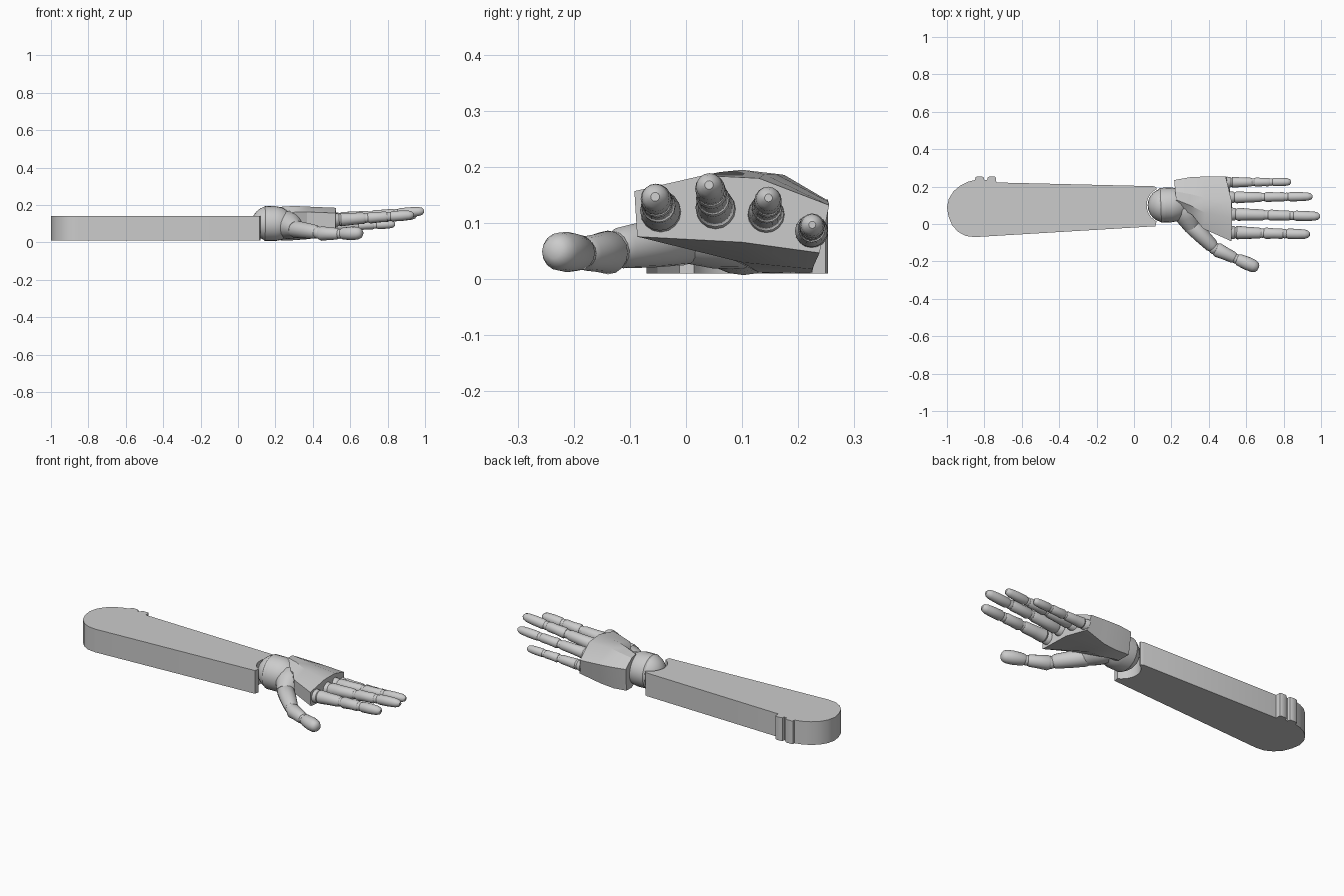
import bpy, bmesh, math
from mathutils import Vector


def finish(name, bm, angle=35):
    bmesh.ops.recalc_face_normals(bm, faces=bm.faces)
    me = bpy.data.meshes.new(name)
    bm.to_mesh(me)
    bm.free()
    ob = bpy.data.objects.new(name, me)
    bpy.context.collection.objects.link(ob)
    bpy.ops.object.select_all(action='DESELECT')
    ob.select_set(True)
    bpy.context.view_layer.objects.active = ob
    bpy.ops.object.shade_smooth_by_angle(angle=math.radians(angle))
    return ob


def loft(name, rings, angle=35):
    """Skin closed rings of equal point count and cap both ends."""
    bm = bmesh.new()
    vs = [[bm.verts.new(p) for p in r] for r in rings]
    n = len(vs[0])
    for a, b in zip(vs, vs[1:]):
        for i in range(n):
            j = (i + 1) % n
            bm.faces.new((a[i], a[j], b[j], b[i]))
    bm.faces.new(vs[0])
    bm.faces.new(vs[-1])
    return finish(name, bm, angle)


def lathe(name, start, end, profile, sides=16):
    """Turned solid from start to end; profile = (fraction, radius)."""
    start, end = Vector(start), Vector(end)
    axis = end - start
    q = axis.to_track_quat('Z', 'Y')
    rings = []
    for t, r in profile:
        c = start + axis * t
        rings.append([c + q @ Vector((r * math.cos(a), r * math.sin(a), 0))
                      for a in (2 * math.pi * i / sides for i in range(sides))])
    return loft(name, rings)


def ball(name, centre, r, seg=24):
    bm = bmesh.new()
    bmesh.ops.create_uvsphere(bm, u_segments=seg, v_segments=seg // 2, radius=r)
    bmesh.ops.translate(bm, verts=bm.verts, vec=centre)
    return finish(name, bm, 60)


# Forearm: flat extruded outline with a grip end, two ridges and a wrist socket
outline = [(0.115, -0.012), (-0.85, -0.07), (-0.9, -0.064), (-0.94, -0.042), (-0.972, -0.008),
           (-0.992, 0.04), (-1.0, 0.09), (-0.99, 0.135), (-0.965, 0.175), (-0.93, 0.205),
           (-0.89, 0.225), (-0.85, 0.235),
           (-0.848, 0.249), (-0.84, 0.253), (-0.81, 0.253), (-0.803, 0.249), (-0.8, 0.236),
           (-0.785, 0.235), (-0.782, 0.249), (-0.775, 0.253), (-0.745, 0.253), (-0.738, 0.249),
           (-0.736, 0.222), (0.105, 0.202), (0.12, 0.195)]
for i in range(13):
    a = math.radians(117.6 + i * 124.8 / 12)
    outline.append((0.165 + 0.097 * math.cos(a), 0.1 + 0.097 * math.sin(a)))
loft("forearm", [[(x, y, z) for x, y in outline] for z in (0.01, 0.142)])

# Wrist: ball joint and the collar on it
ball("wrist_ball", (0.165, 0.1, 0.102), 0.092)
lathe("wrist_collar", (0.135, 0.1, 0.101), (0.27, 0.105, 0.1),
      [(0, 0.086), (0.06, 0.093), (0.5, 0.093), (0.75, 0.086), (1, 0.065)], 24)

# Palm: faceted shell lofted from heel to knuckles
palm = [
    [(0.235, 0.09, 0.155), (0.225, 0.13, 0.19), (0.22, 0.175, 0.186), (0.215, 0.235, 0.145),
     (0.22, 0.222, 0.018), (0.23, 0.16, 0.01), (0.24, 0.1, 0.03)],
    [(0.31, 0.05, 0.162), (0.3, 0.10, 0.195), (0.3, 0.16, 0.188), (0.3, 0.25, 0.142),
     (0.3, 0.225, 0.012), (0.31, 0.13, 0.012), (0.31, 0.06, 0.06)],
    [(0.37, -0.025, 0.163), (0.38, 0.06, 0.191), (0.38, 0.14, 0.187), (0.38, 0.254, 0.138),
     (0.38, 0.225, 0.018), (0.38, 0.1, 0.03), (0.37, -0.02, 0.085)],
    [(0.52, -0.092, 0.157), (0.525, 0.03, 0.185), (0.52, 0.13, 0.18), (0.49, 0.255, 0.132),
     (0.505, 0.238, 0.047), (0.525, 0.1, 0.066), (0.52, -0.087, 0.076)],
]
loft("palm", palm, 20)

# Fingers: socket ring, three segments and ball joints
fingers = {"index": ((0.51, -0.045, 0.12), (0.94, -0.055, 0.147), 0.036),
           "middle": ((0.51, 0.053, 0.124), (0.995, 0.041, 0.168), 0.035),
           "ring": ((0.505, 0.142, 0.115), (0.955, 0.147, 0.145), 0.032),
           "pinky": ((0.495, 0.223, 0.085), (0.84, 0.225, 0.097), 0.029)}
for name, (s, e, r) in fingers.items():
    s, e = Vector(s), Vector(e)
    at = lambda t: s.lerp(e, t)
    lathe(name + "_socket", s, at(0.08), [(0, r * 1.05), (0.75, r * 0.95), (1, r * 0.75)])
    lathe(name + "_lower", at(0.07), at(0.4),
          [(0, r * 0.8), (0.08, r), (0.5, r * 0.88), (0.9, r * 0.83), (1, r * 0.68)])
    lathe(name + "_middle", at(0.43), at(0.68),
          [(0, r * 0.7), (0.1, r * 0.85), (0.5, r * 0.76), (0.88, r * 0.78), (1, r * 0.62)])
    lathe(name + "_tip", at(0.705), e,
          [(0, r * 0.62), (0.1, r * 0.77), (0.5, r * 0.76), (0.8, r * 0.68),
           (0.93, r * 0.52), (1, r * 0.22)])
    for k, t in enumerate((0.415, 0.69)):
        ball(f"{name}_joint_{k + 1}", at(t), r * 0.7, 16)

# Thumb: fleshy base, two segments and a blunt tip
lathe("thumb_base", (0.255, 0.125, 0.1), (0.31, -0.02, 0.072),
      [(0, 0.06), (0.25, 0.076), (0.6, 0.065), (1, 0.042)], 20)
lathe("thumb_lower", (0.29, 0.01, 0.073), (0.425, -0.125, 0.055),
      [(0, 0.036), (0.12, 0.046), (0.5, 0.043), (0.92, 0.037), (1, 0.03)])
ball("thumb_joint_1", (0.43, -0.13, 0.052), 0.033, 16)
lathe("thumb_middle", (0.435, -0.133, 0.048), (0.54, -0.183, 0.046),
      [(0, 0.033), (0.12, 0.039), (0.5, 0.034), (0.9, 0.031), (1, 0.025)])
ball("thumb_joint_2", (0.546, -0.186, 0.046), 0.027, 16)
lathe("thumb_tip", (0.55, -0.187, 0.047), (0.665, -0.236, 0.05),
      [(0, 0.025), (0.1, 0.032), (0.5, 0.036), (0.78, 0.034), (0.93, 0.026), (1, 0.013)])
